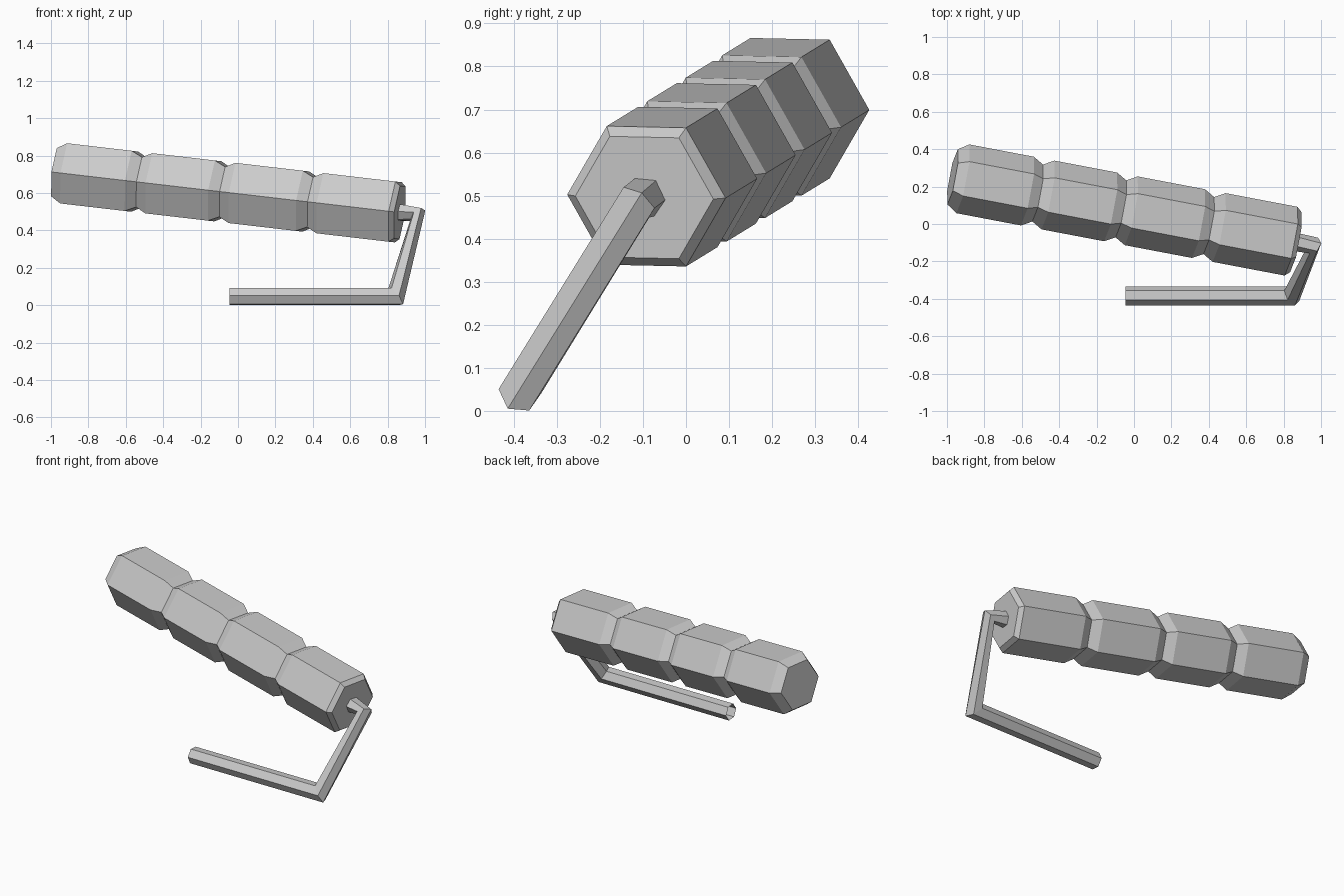
import bpy, math
from mathutils import Vector

cube = bpy.data.objects.get("Cube")
if cube:
    bpy.data.objects.remove(cube, do_unlink=True)

grey = bpy.data.materials.new("light_grey")
grey.use_nodes = True
colour = (0.6, 0.6, 0.6, 1)
grey.diffuse_color = colour
grey.node_tree.nodes["Principled BSDF"].inputs["Base Color"].default_value = colour

SIDES = 6
AXIS = Vector((1, -0.19, -0.1165)).normalized()   # roller axis


def on_axis(x):
    """Point of the roller axis at a given x."""
    return Vector((x, -0.09 + (0.83 - x) * 0.19, 0.50 + (0.83 - x) * 0.1165))


def hexagon(centre, normal, radius, turn=0.0):
    """Six points around a centre, the first one towards +y."""
    u = (Vector((0, 1, 0)) - normal * normal.y).normalized()
    v = normal.cross(u)
    angles = [turn + math.tau * i / SIDES for i in range(SIDES)]
    return [centre + (u * math.cos(a) + v * math.sin(a)) * radius for a in angles]


def slide(ring, direction, centre, normal):
    """Slide a ring along a direction on to a plane, giving a mitred joint."""
    return [p + direction * ((centre - p).dot(normal) / direction.dot(normal))
            for p in ring]


def loft(name, rings, cap_start=True):
    """Skin a list of rings into a flat-shaded object."""
    verts = [p for ring in rings for p in ring]
    faces = []
    for r in range(len(rings) - 1):
        for i in range(SIDES):
            j = (i + 1) % SIDES
            a, b = r * SIDES, (r + 1) * SIDES
            faces.append((a + i, a + j, b + j, b + i))
    last = len(verts) - SIDES
    faces.append(tuple(range(last, last + SIDES)))
    if cap_start:
        faces.append(tuple(reversed(range(SIDES))))
    mesh = bpy.data.meshes.new(name)
    mesh.from_pydata(verts, [], faces)
    mesh.materials.append(grey)
    obj = bpy.data.objects.new(name, mesh)
    bpy.context.collection.objects.link(obj)
    return obj


# Roller: chamfered ends and four sections parted by V grooves
FULL, GROOVE = 0.187, 0.155
profile = [(-0.97, 0.15), (-0.915, FULL)]
for groove_x in (-0.515, -0.07, 0.40):
    profile += [(groove_x - 0.055, FULL), (groove_x, GROOVE), (groove_x + 0.055, FULL)]
profile += [(0.84, FULL), (0.865, 0.163)]
loft("roller", [hexagon(on_axis(x), AXIS, r) for x, r in profile])

# Handle: open hexagonal rod with a grip, an arm and a short axle
grip_end = Vector((-0.045, -0.385, 0.047))
low_elbow = Vector((0.843, -0.385, 0.047))
top_elbow = on_axis(0.962)
axle_end = on_axis(0.85)
grip_dir = Vector((1, 0, 0))
arm_dir = (top_elbow - low_elbow).normalized()

grip_ring = hexagon(grip_end, grip_dir, 0.05, math.radians(-5))
low_ring = slide(grip_ring, grip_dir, low_elbow, (grip_dir + arm_dir).normalized())
top_ring = slide(low_ring, arm_dir, top_elbow, (arm_dir - AXIS).normalized())
axle_ring = slide(top_ring, -AXIS, axle_end, AXIS)

# The upper elbow is pinched across the bend
bend = (arm_dir + AXIS).normalized()
top_ring = [p - bend * ((p - top_elbow).dot(bend) * 0.35) for p in top_ring]
loft("handle", [grip_ring, low_ring, top_ring, axle_ring], cap_start=False)
